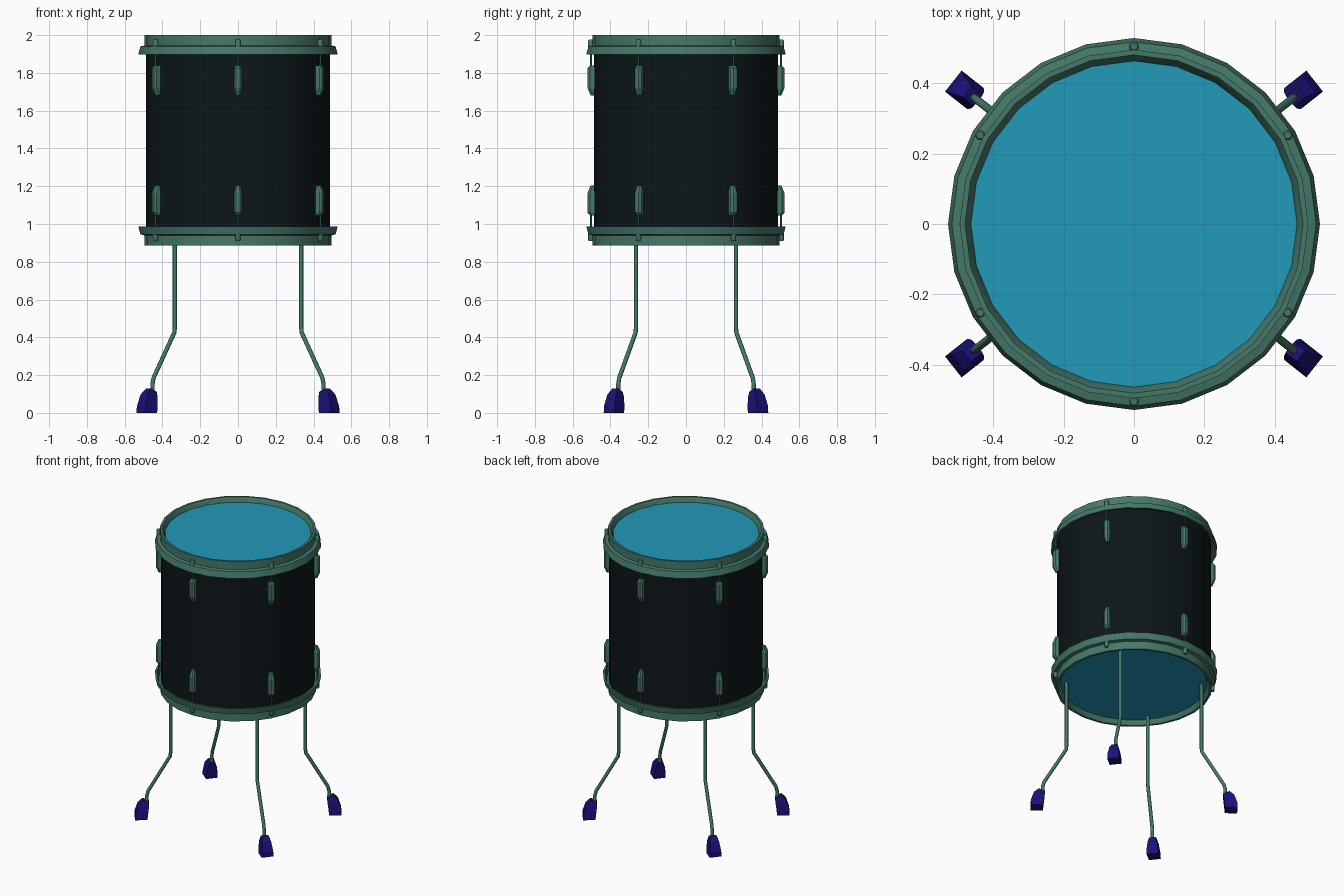
import bpy, bmesh
from math import sin, cos, pi, radians, atan2, hypot
from mathutils import Matrix, Vector

if "Cube" in bpy.data.objects:
    bpy.data.objects.remove(bpy.data.objects["Cube"])


def material(name, rgb):
    m = bpy.data.materials.new(name)
    m.diffuse_color = (*rgb, 1)
    m.use_nodes = True
    m.node_tree.nodes["Principled BSDF"].inputs["Base Color"].default_value = m.diffuse_color
    return m


GREEN = material("green_metal", (0.06, 0.19, 0.14))
BLACK = material("black_shell", (0.004, 0.008, 0.010))
BLUE = material("blue_head", (0.015, 0.32, 0.48))
NAVY = material("navy_rubber", (0.010, 0.006, 0.19))
MID = 2.885  # z + mirrored z of the drum body


def finish(name, bm, mat, smooth=None):
    bmesh.ops.recalc_face_normals(bm, faces=bm.faces)
    me = bpy.data.meshes.new(name)
    bm.to_mesh(me)
    bm.free()
    me.materials.append(mat)
    ob = bpy.data.objects.new(name, me)
    bpy.context.collection.objects.link(ob)
    if smooth:
        bpy.context.view_layer.objects.active = ob
        ob.select_set(True)
        bpy.ops.object.shade_smooth_by_angle(angle=radians(smooth))
        ob.select_set(False)
    return ob


def loft(rings, closed=False, caps=True):
    """Skin a list of equal-sized point rings."""
    bm = bmesh.new()
    vs = [[bm.verts.new(p) for p in r] for r in rings]
    n = len(vs[0])
    for i in range(len(vs) if closed else len(vs) - 1):
        a, b = vs[i], vs[(i + 1) % len(vs)]
        for j in range(n):
            k = (j + 1) % n
            bm.faces.new((a[j], a[k], b[k], b[j]))
    if caps and not closed:
        bm.faces.new(vs[0])
        bm.faces.new(vs[-1])
    return bm


def circle(r, z, n, x=0, y=0):
    return [(x + r * cos(2 * pi * i / n), y + r * sin(2 * pi * i / n), z) for i in range(n)]


def flip(z, bottom):
    return MID - z if bottom else z


# Shell
finish("shell", loft([circle(0.487, z, 48) for z in (0.935, 1.95)], caps=False), BLACK, 40)

HOOP = [(0.46, 1.965), (0.48, 2.0), (0.495, 2.0), (0.495, 1.945), (0.517, 1.94),
        (0.528, 1.897), (0.515, 1.897), (0.505, 1.93), (0.46, 1.935)]
# Lug sections: z, half width, outer radius
LUG = [(1.84, 0.017, 0.507), (1.825, 0.021, 0.521), (1.72, 0.021, 0.521), (1.68, 0.013, 0.505)]

for end in ("top", "bottom"):
    low = end == "bottom"
    # Hoop and drum head
    finish(f"{end}_hoop", loft([circle(r, flip(z, low), 24) for r, z in HOOP], closed=True), GREEN, 30)
    bm = bmesh.new()
    bm.faces.new([bm.verts.new(p) for p in circle(0.465, flip(1.97, low), 24)])
    if low:
        bmesh.ops.reverse_faces(bm, faces=bm.faces)
    me = bpy.data.meshes.new(f"{end}_head")
    bm.to_mesh(me)
    bm.free()
    me.materials.append(BLUE)
    bpy.context.collection.objects.link(bpy.data.objects.new(f"{end}_head", me))

    # Six tension lugs, each with rod and bolt
    for k in range(6):
        turn = Matrix.Rotation(radians(30 + 60 * k), 4, 'Z')
        rings = [[(0.48, -w, flip(z, low)), (r - 0.012, -w, flip(z, low)),
                  (r, -w * 0.5, flip(z, low)), (r, w * 0.5, flip(z, low)),
                  (r - 0.012, w, flip(z, low)), (0.48, w, flip(z, low))] for z, w, r in LUG]
        lug = finish(f"{end}_lug_{k + 1}", loft(rings), GREEN)
        rod = finish(f"{end}_rod_{k + 1}",
                     loft([circle(0.005, flip(z, low), 8, 0.503) for z in (1.83, 1.95)]), GREEN, 50)
        bolt = finish(f"{end}_bolt_{k + 1}",
                      loft([circle(r, flip(z, low), 12, 0.504)
                            for r, z in ((0.014, 1.935), (0.014, 1.97), (0.010, 1.976))]), GREEN, 50)
        for ob in (lug, rod, bolt):
            ob.data.transform(turn)

# Legs and feet, laid out in the radial plane of each leg
LEG = [(0.427, 0.92), (0.427, 0.45), (0.430, 0.425), (0.570, 0.185), (0.577, 0.155), (0.579, 0.09)]
# Foot sections: inner radius and z, outer radius and z, half width
FOOT = [(0.576, 0.0, 0.654, 0.0, 0.038), (0.572, 0.035, 0.654, 0.035, 0.037),
        (0.566, 0.085, 0.634, 0.098, 0.029), (0.564, 0.112, 0.604, 0.13, 0.019)]

for sx in (-1, 1):
    for sy in (-1, 1):
        side = f"{'front' if sy < 0 else 'back'}_{'left' if sx < 0 else 'right'}"
        turn = Matrix.Rotation(atan2(sy * 0.265, sx * 0.335), 4, 'Z')
        rings = []
        for i, (r, z) in enumerate(LEG):
            a = Vector(LEG[max(i - 1, 0)])
            b = Vector(LEG[min(i + 1, len(LEG) - 1)])
            d = (b - a).normalized()
            rings.append([(r - d.y * 0.0115 * cos(t), 0.0115 * sin(t), z + d.x * 0.0115 * cos(t))
                          for t in (2 * pi * j / 8 for j in range(8))])
        leg = finish(f"{side}_leg", loft(rings), GREEN, 50)
        foot = finish(f"{side}_foot", loft([[(a, -w, za), (b, -w, zb), (b, w, zb), (a, w, za)]
                                            for a, za, b, zb, w in FOOT]), NAVY)
        leg.data.transform(turn)
        foot.data.transform(turn)
